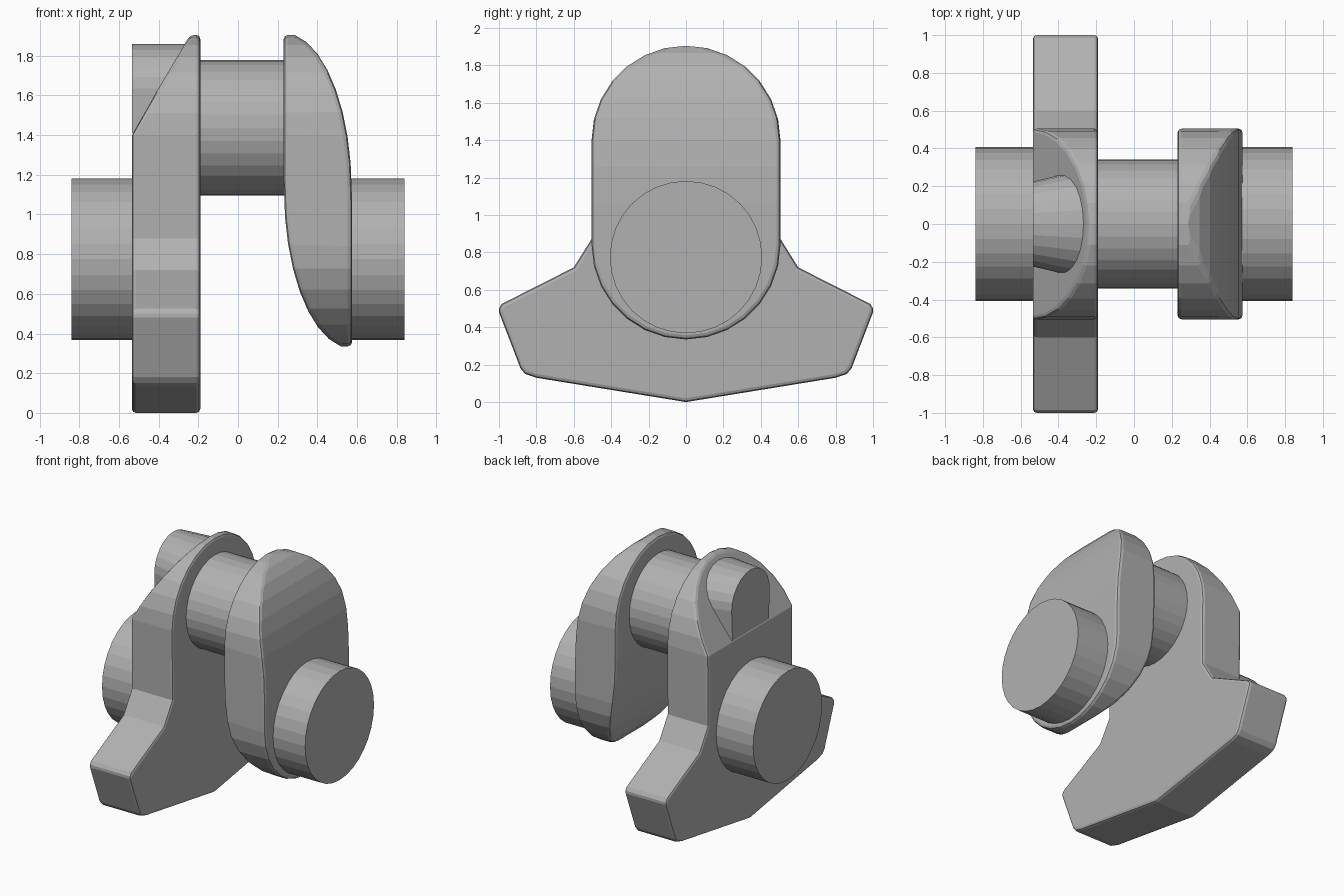
import bpy, bmesh
from math import sin, cos, radians
from mathutils import Vector

if "Cube" in bpy.data.objects:
    bpy.data.objects.remove(bpy.data.objects["Cube"])

steel = bpy.data.materials.new("dark_grey")
steel.diffuse_color = (0.44, 0.44, 0.44, 1)
steel.use_nodes = True
steel.node_tree.nodes["Principled BSDF"].inputs["Base Color"].default_value = steel.diffuse_color


def arc(r, zc, a0, a1, n):
    """Points (y, z) on an arc, angles in degrees."""
    return [(r * cos(radians(a0 + (a1 - a0) * i / n)),
             zc + r * sin(radians(a0 + (a1 - a0) * i / n))) for i in range(n + 1)]


def prism(name, profile, x0, x1, cuts=(), bevel=0.0, flare=1.0):
    """Extrude a (y, z) profile along x, then trim it with planes through (x, z) pairs."""
    bm = bmesh.new()
    a = [bm.verts.new((x0, y, z)) for y, z in profile]
    b = [bm.verts.new((x1, y * flare, z)) for y, z in profile]
    n = len(profile)
    bm.faces.new(a)
    bm.faces.new(b[::-1])
    for i in range(n):
        j = (i + 1) % n
        bm.faces.new((a[i], b[i], b[j], a[j]))
    for p, q in cuts:
        normal = Vector((p[1] - q[1], 0, q[0] - p[0])).normalized()
        geom = bm.verts[:] + bm.edges[:] + bm.faces[:]
        bmesh.ops.bisect_plane(bm, geom=geom, dist=1e-5, plane_co=(p[0], 0, p[1]),
                               plane_no=normal, clear_outer=True)
        rim = [e for e in bm.edges if e.is_boundary]
        if rim:
            bmesh.ops.holes_fill(bm, edges=rim, sides=0)
    bmesh.ops.remove_doubles(bm, verts=bm.verts[:], dist=0.012)
    bmesh.ops.recalc_face_normals(bm, faces=bm.faces[:])
    me = bpy.data.meshes.new(name)
    bm.to_mesh(me)
    bm.free()
    me.materials.append(steel)
    ob = bpy.data.objects.new(name, me)
    bpy.context.collection.objects.link(ob)
    if bevel:
        m = ob.modifiers.new("edge_round", 'BEVEL')
        m.width, m.segments = bevel, 2
        m.limit_method, m.angle_limit = 'ANGLE', radians(36)
        m.use_clamp_overlap = False
    return ob


# Main journals and the offset crank pin
for name, zc, r, x0, x1 in (("left_journal", 0.775, 0.407, -0.84, -0.50),
                            ("right_journal", 0.775, 0.407, 0.54, 0.84),
                            ("crank_pin", 1.437, 0.342, -0.22, 0.26)):
    prism(name, arc(r, zc, 0, 360, 32)[:-1], x0, x1)

# Left web with counterweight, top sloped off on the outside
half = [(0.8, 0.13), (0.86, 0.15), (0.885, 0.18), (1.0, 0.48), (1.0, 0.5),
        (0.985, 0.525), (0.6, 0.72), (0.5, 0.88)]
outline = ([(0, 0)] + half + arc(0.505, 1.4, 0, 180, 14)
           + [(-y, z) for y, z in reversed(half)])
prism("counterweight_web", outline, -0.535, -0.19,
      cuts=[((-0.535, 1.41), (-0.25, 1.89))], bevel=0.02)

# Raised boss on the sloped face
boss = arc(0.225, 1.635, 0, 180, 12) + [(-0.215, 1.41), (0.215, 1.41)]
prism("pin_boss", boss, -0.535, -0.25, flare=1.3)

# Right web, rounded off elliptically at top outside and bottom inside
curve = [(0.23 + 0.343 * cos(radians(t)), 1.12 + 0.795 * sin(radians(t)))
         for t in range(80, -1, -10)]
turned = [(0.805 - x, 2.24 - z) for x, z in curve]
cuts = list(zip(curve, curve[1:])) + list(zip(turned, turned[1:]))
stadium = arc(0.505, 1.4, 0, 180, 14) + arc(0.505, 0.84, 180, 360, 14)
prism("rounded_web", stadium, 0.23, 0.575, cuts=cuts, bevel=0.022)
